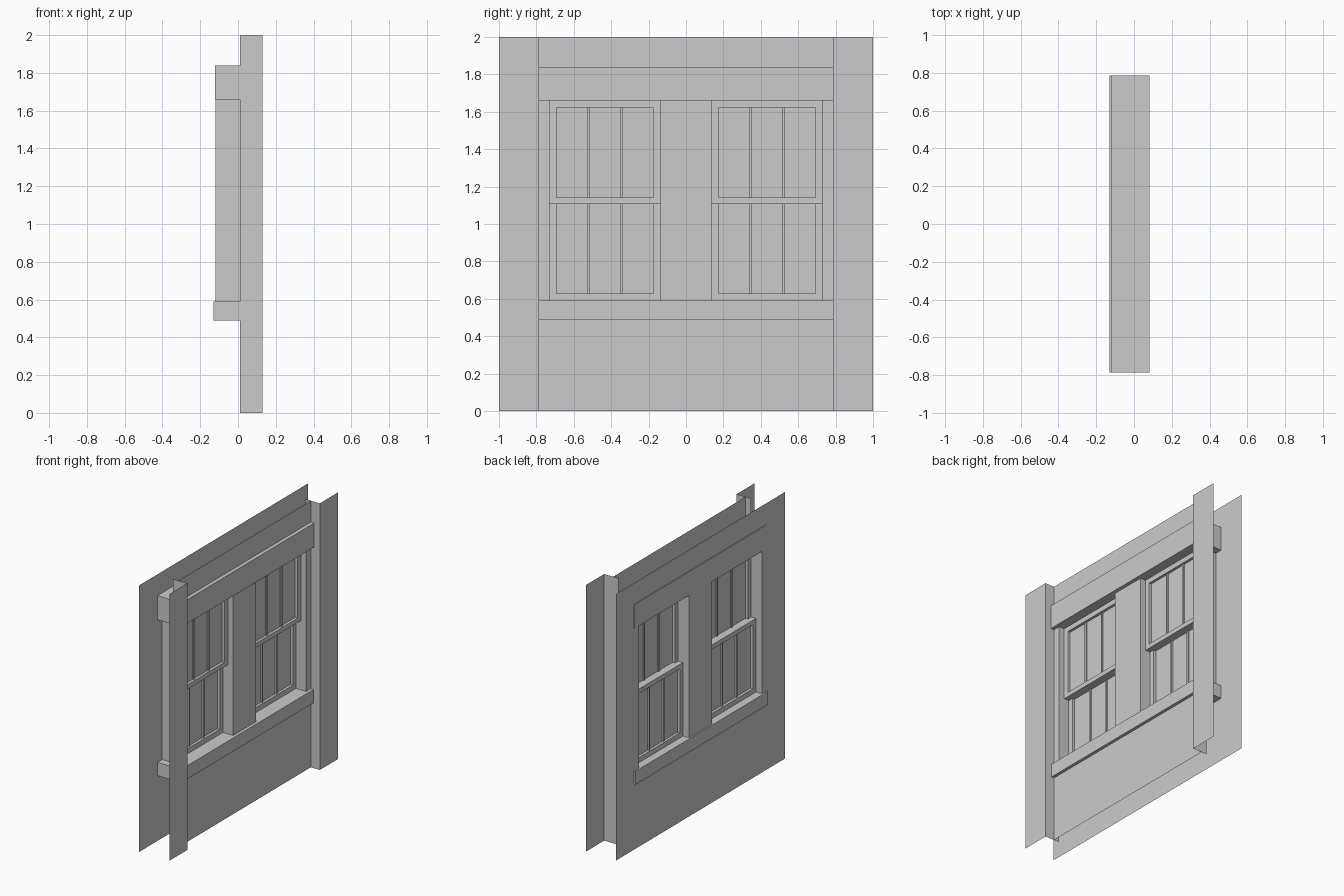
import bpy, bmesh

if "Cube" in bpy.data.objects:
    bpy.data.objects.remove(bpy.data.objects["Cube"])

FRONT, BACK = 0.055, -0.12           # x of outer and inner wall skins
Y0, Y1, Z0, Z1 = 0.135, 0.73, 0.59, 1.66   # window opening


def finish(name, bm, mirror=False):
    me = bpy.data.meshes.new(name)
    bm.to_mesh(me)
    bm.free()
    ob = bpy.data.objects.new(name, me)
    bpy.context.collection.objects.link(ob)
    if mirror:
        m = ob.modifiers.new("Mirror", 'MIRROR')
        m.use_axis = (False, True, False)
        m.use_mirror_merge = False
    return ob


def add_box(bm, x, y, z):
    vs = bmesh.ops.create_cube(bm, size=1)["verts"]
    for v in vs:
        for i, (a, b) in enumerate((x, y, z)):
            v.co[i] = b if v.co[i] > 0 else a


def add_quad(bm, pts):
    return bm.faces.new([bm.verts.new(p) for p in pts])


def wall_skin(name, x, half_width, facing):
    """Thin sheet at x with the two window openings left out."""
    bm = bmesh.new()
    ys = [-half_width, -Y1, -Y0, Y0, Y1, half_width]
    zs = [0, Z0, Z1, 2]
    grid = [[bm.verts.new((x, y, z)) for z in zs] for y in ys]
    for i in range(5):
        for j in range(3):
            if j == 1 and i in (1, 3):
                continue
            f = [grid[i][j], grid[i + 1][j], grid[i + 1][j + 1], grid[i][j + 1]]
            bm.faces.new(f if facing > 0 else f[::-1])
    finish(name, bm)


# Outer and inner wall skins
wall_skin("outer_wall", FRONT, 0.785, 1)
wall_skin("inner_wall", BACK, 1.0, -1)

# Projecting side piers: face sheet plus return
bm = bmesh.new()
outline = [(0.01, 0.785), (0.13, 0.785), (0.13, 1.0)]
for (xa, ya), (xb, yb) in zip(outline, outline[1:]):
    add_quad(bm, [(xa, ya, 0), (xb, yb, 0), (xb, yb, 2), (xa, ya, 2)])
bmesh.ops.remove_doubles(bm, verts=bm.verts, dist=1e-5)
finish("side_piers", bm, mirror=True)

# Lintel and sill beams
for name, x, z in (("lintel", (-0.123, 0.083), (Z1, 1.84)),
                   ("sill", (-0.131, 0.078), (0.49, Z0))):
    bm = bmesh.new()
    add_box(bm, x, (-0.785, 0.785), z)
    finish(name, bm)

# Side reveals of the openings
bm = bmesh.new()
for y in (Y0, Y1):
    pts = [(BACK, y, Z0), (FRONT, y, Z0), (FRONT, y, Z1), (BACK, y, Z1)]
    add_quad(bm, pts[::-1] if y == Y0 else pts)
finish("window_reveals", bm, mirror=True)


def sash(name, x, z, bottom, top):
    """Sash frame, two glazing bars and the glass."""
    stile = 0.038
    bm = bmesh.new()
    add_box(bm, x, (Y0, Y0 + stile), z)
    add_box(bm, x, (Y1 - stile, Y1), z)
    inner = (Y0 + stile, Y1 - stile)
    add_box(bm, x, inner, (z[0], z[0] + bottom))
    add_box(bm, x, inner, (z[1] - top, z[1]))
    finish(name + "_frame", bm, mirror=True)

    mid = sum(x) / 2
    zi = (z[0] + bottom, z[1] - top)
    bm = bmesh.new()
    for k in (1, 2):
        y = inner[0] + (inner[1] - inner[0]) * k / 3
        add_box(bm, (mid - 0.01, mid + 0.01), (y - 0.007, y + 0.007), zi)
    finish(name + "_glazing_bars", bm, mirror=True)

    bm = bmesh.new()
    add_quad(bm, [(mid, inner[0], zi[0]), (mid, inner[1], zi[0]),
                  (mid, inner[1], zi[1]), (mid, inner[0], zi[1])])
    finish(name + "_glass", bm, mirror=True)


# Upper sash sits outside the lower one
sash("upper_sash", (-0.03, 0.01), (1.108, Z1), 0.034, 0.038)
sash("lower_sash", (-0.07, -0.03), (Z0, 1.142), 0.038, 0.034)
